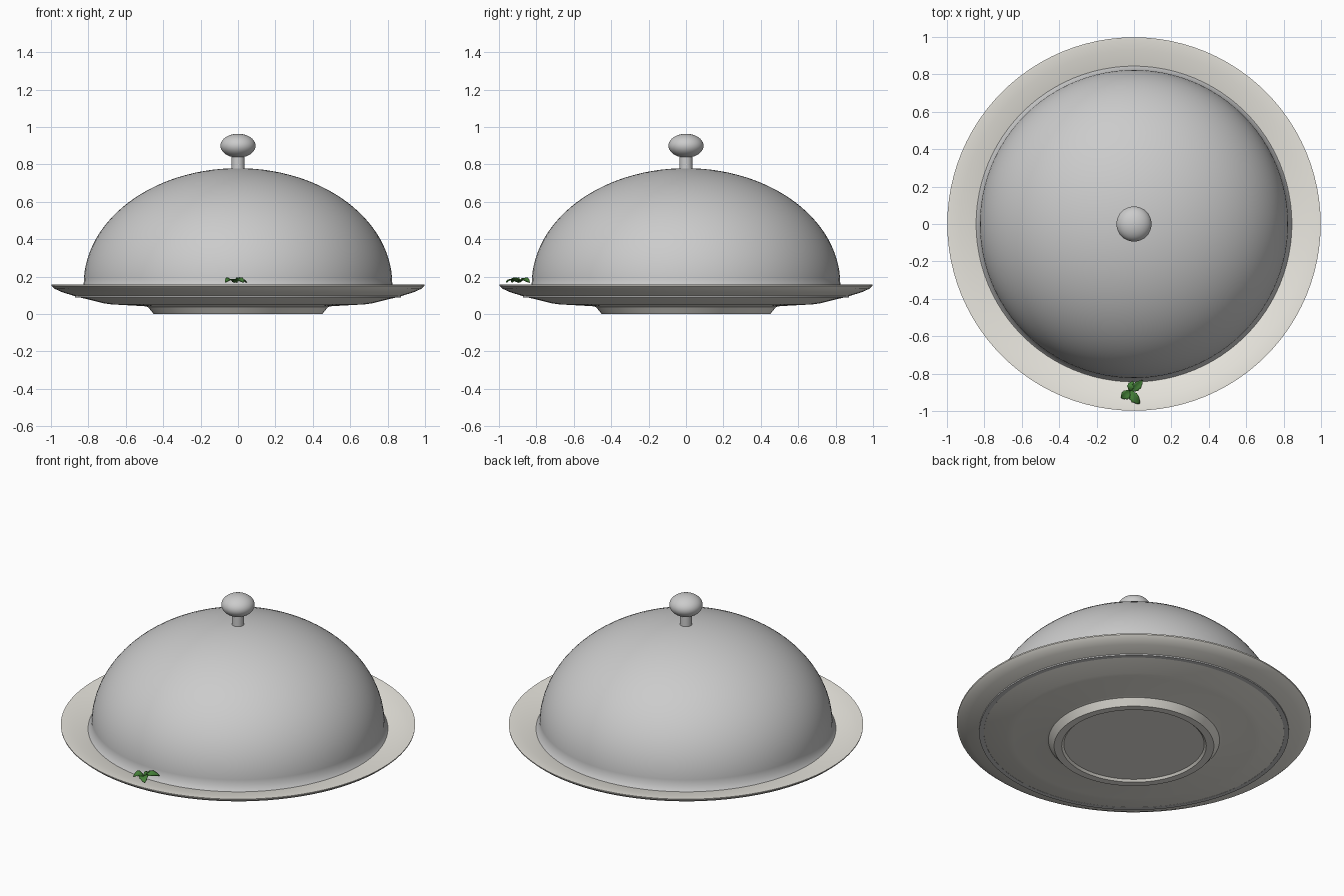
import bpy, bmesh, math
from mathutils import Matrix, Vector

if "Cube" in bpy.data.objects:
    bpy.data.objects.remove(bpy.data.objects["Cube"])


def material(name, color):
    m = bpy.data.materials.new(name)
    m.diffuse_color = (*color, 1)
    m.use_nodes = True
    m.node_tree.nodes["Principled BSDF"].inputs["Base Color"].default_value = m.diffuse_color
    return m


def finish(name, bm, mat, angle=35):
    mesh = bpy.data.meshes.new(name)
    bmesh.ops.recalc_face_normals(bm, faces=bm.faces)
    bm.to_mesh(mesh)
    bm.free()
    ob = bpy.data.objects.new(name, mesh)
    bpy.context.collection.objects.link(ob)
    mesh.materials.append(mat)
    bpy.ops.object.select_all(action='DESELECT')
    ob.select_set(True)
    bpy.context.view_layer.objects.active = ob
    bpy.ops.object.shade_smooth_by_angle(angle=math.radians(angle))
    return ob


def lathe(name, profile, mat, steps=96):
    """Spin an (r, z) profile around the z axis."""
    bm = bmesh.new()
    verts = [bm.verts.new((r, 0, z)) for r, z in profile]
    edges = [bm.edges.new(p) for p in zip(verts, verts[1:])]
    bmesh.ops.spin(bm, geom=verts + edges, cent=(0, 0, 0), axis=(0, 0, 1),
                   angle=2 * math.pi, steps=steps)
    bmesh.ops.remove_doubles(bm, verts=bm.verts, dist=1e-4)
    return finish(name, bm, mat)


def arc(rx, rz, zc, a0, a1, n):
    pts = []
    for i in range(n + 1):
        a = math.radians(a0 + (a1 - a0) * i / n)
        pts.append((max(0, rx * math.cos(a)), zc + rz * math.sin(a)))
    return pts


ceramic = material("ceramic", (0.82, 0.80, 0.74))
steel = material("steel", (0.72, 0.72, 0.75))
green = material("leaf_green", (0.06, 0.22, 0.04))

# Plate: foot ring, shallow bowl, lifted rim
lathe("plate", [(0, 0.012), (0.395, 0.012), (0.407, 0), (0.45, 0), (0.482, 0.038),
                (0.50, 0.042), (0.68, 0.052), (0.72, 0.058), (0.87, 0.095), (0.94, 0.117),
                (0.98, 0.135), (0.997, 0.15), (0.998, 0.157), (0.985, 0.157),
                (0.93, 0.147), (0.84, 0.13), (0.72, 0.085), (0.66, 0.075), (0, 0.072)],
      ceramic)

# Cloche dome: hollow shell with a flared lower lip
lathe("cloche_dome", arc(0.80, 0.595, 0.16, 90, 0, 24)
      + [(0.82, 0.12), (0.845, 0.088), (0.872, 0.088), (0.872, 0.098), (0.845, 0.13)]
      + arc(0.825, 0.62, 0.16, 0, 90, 28), steel)

# Handle: stem and flattened knob
lathe("cloche_stem", [(0, 0.76), (0.035, 0.76), (0.035, 0.86), (0, 0.86)], steel, 32)
lathe("cloche_knob", arc(0.094, 0.064, 0.90, -90, 90, 20), steel, 48)


# Herb garnish: folded, serrated, curling leaves
def leaf(name, base, heading, length, width, roll):
    bm = bmesh.new()
    n = 8
    rows = []
    for i in range(n + 1):
        t = i / n
        w = width / 2 * math.sin(math.pi * min(1, t * 0.93 + 0.05)) ** 0.8
        w *= 1.1 if i % 2 else 0.92
        z = 0.016 * math.sin(math.pi * t)
        rows.append([bm.verts.new((t * length, s * w, z + 0.25 * abs(s) * w))
                     for s in (-1, -0.5, 0, 0.5, 1)])
    for a, b in zip(rows, rows[1:]):
        for j in range(4):
            bm.faces.new((a[j], b[j], b[j + 1], a[j + 1]))
    bm.transform(Matrix.Translation(Vector(base))
                 @ Matrix.Rotation(math.radians(heading), 4, 'Z')
                 @ Matrix.Rotation(math.radians(roll), 4, 'X'))
    ob = finish(name, bm, green)
    solid = ob.modifiers.new("thickness", 'SOLIDIFY')
    solid.thickness = 0.003


center = (-0.022, -0.893, 0.170)
leaf("leaf_front", center, -52, 0.085, 0.05, 12)
leaf("leaf_left", center, 218, 0.06, 0.05, -10)
leaf("leaf_right", center, 40, 0.088, 0.045, 15)
leaf("leaf_back", center, 72, 0.055, 0.035, -15)
